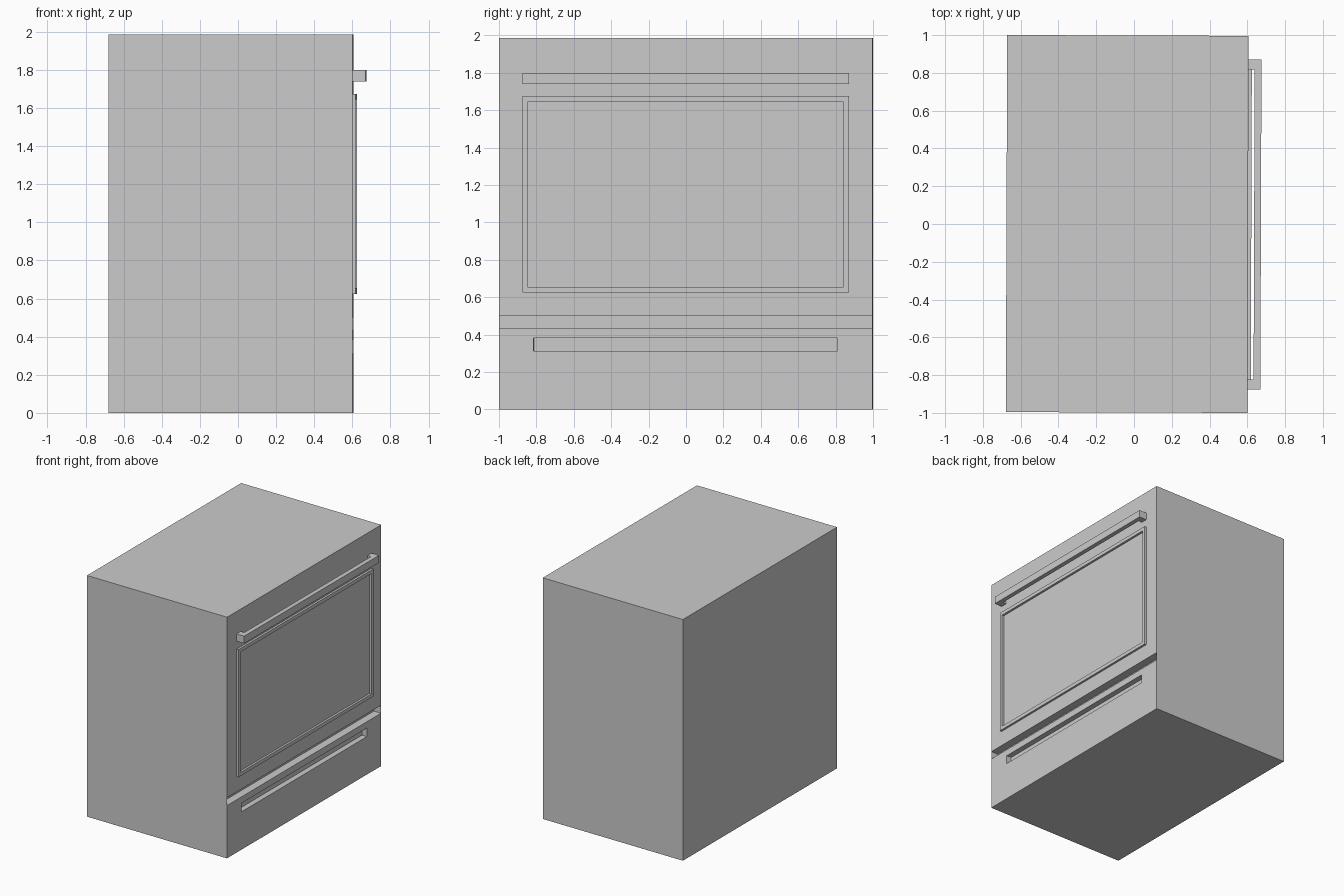
import bpy, bmesh

if "Cube" in bpy.data.objects:
    bpy.data.objects.remove(bpy.data.objects["Cube"])

TILT = -0.0035            # the whole appliance is turned very slightly
FRONT = 0.6035            # x of the door plane


def add_object(name, bm):
    bmesh.ops.recalc_face_normals(bm, faces=bm.faces[:])
    mesh = bpy.data.meshes.new(name)
    bm.to_mesh(mesh)
    bm.free()
    obj = bpy.data.objects.new(name, mesh)
    bpy.context.collection.objects.link(obj)
    obj.rotation_euler.z = TILT
    return obj


def prism(name, profile, z0, z1):
    """Extrude an xy outline from z0 to z1."""
    bm = bmesh.new()
    face = bm.faces.new([bm.verts.new((x, y, z0)) for x, y in profile])
    top = bmesh.ops.extrude_face_region(bm, geom=[face])["geom"]
    verts = [v for v in top if isinstance(v, bmesh.types.BMVert)]
    bmesh.ops.translate(bm, verts=verts, vec=(0, 0, z1 - z0))
    return add_object(name, bm)


def box(name, x0, x1, half_y, z0, z1):
    outline = [(x0, -half_y), (x1, -half_y), (x1, half_y), (x0, half_y)]
    return prism(name, outline, z0, z1)


def cut(target, cutter):
    mod = target.modifiers.new(cutter.name, "BOOLEAN")
    mod.operation = "DIFFERENCE"
    mod.solver = "EXACT"
    mod.object = cutter
    cutter.hide_render = True
    cutter.hide_viewport = True
    cutter.display_type = "WIRE"


# Cabinet with the gap between door and drawer, and the drawer finger pull
body = box("oven_body", -0.675, FRONT, 0.998, 0.0, 1.985)
cut(body, box("door_gap_cutter", FRONT - 0.065, 0.7, 0.996, 0.435, 0.50))
cut(body, box("drawer_pull_cutter", FRONT - 0.045, 0.7, 0.812, 0.312, 0.382))

# Raised frame around the oven window
frame = box("window_frame", FRONT - 0.001, 0.621, 0.873, 0.625, 1.675)
cut(frame, box("window_cutter", 0.55, 0.7, 0.845, 0.655, 1.645))

# Door handle: bar with a post returning to the door at each end
outer, inner, bar_back, bar_front = 0.873, 0.820, 0.636, 0.672
half = [(bar_front, outer), (FRONT - 0.001, outer),
        (FRONT - 0.001, inner), (bar_back, inner)]
prism("door_handle", half + [(x, -y) for x, y in reversed(half)], 1.74, 1.80)
